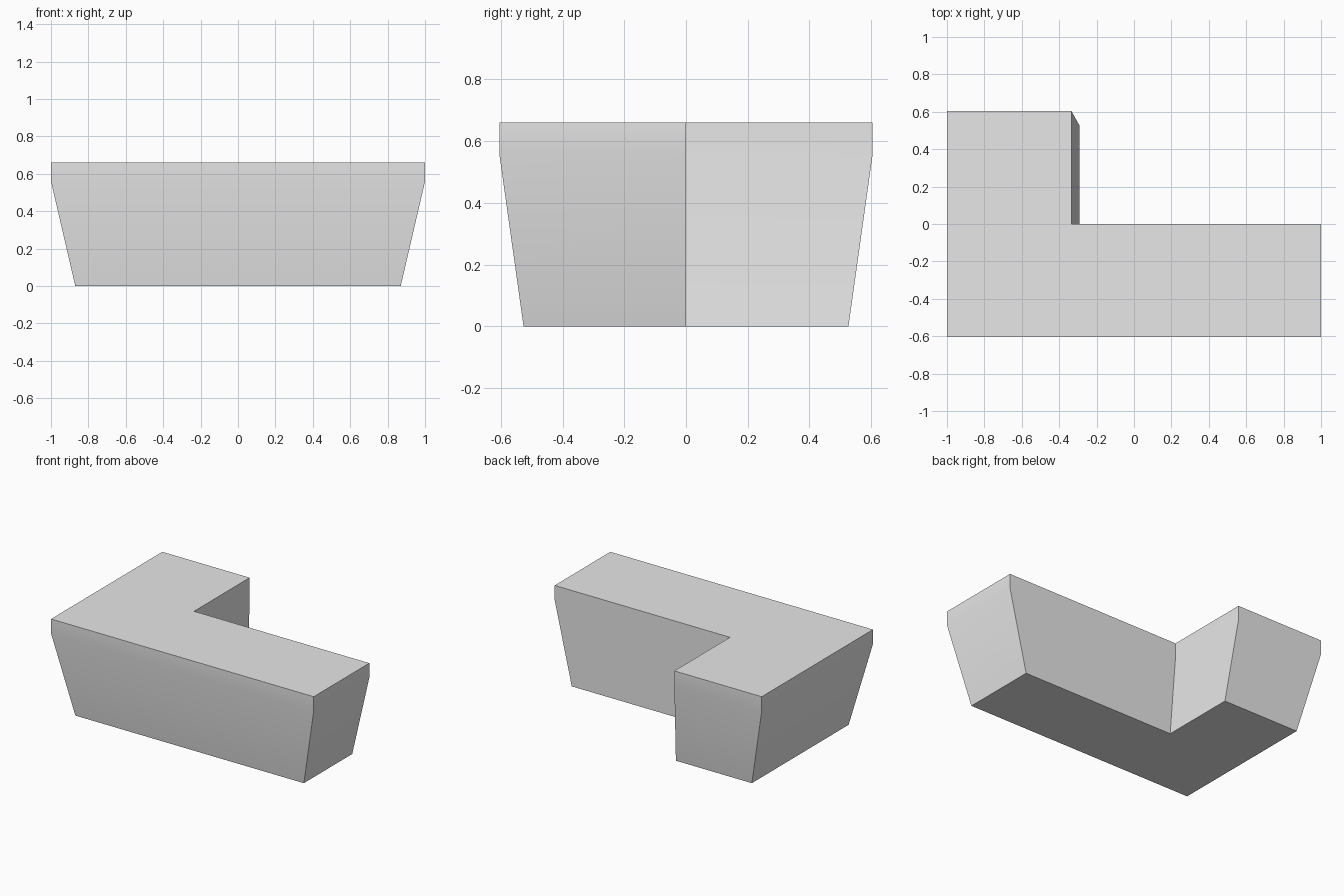
import bpy, bmesh, math

cube = bpy.data.objects.get("Cube")
if cube:
    bpy.data.objects.remove(cube, do_unlink=True)

# Plain grey material
grey = bpy.data.materials.new("light_grey")
grey.use_nodes = True
colour = (0.8, 0.8, 0.8, 1)
grey.diffuse_color = colour
grey.node_tree.nodes["Principled BSDF"].inputs["Base Color"].default_value = colour

# L-shaped outline, stacked at three levels as (height, scale)
outline = [(-1, -0.605), (1, -0.605), (1, 0), (-0.335, 0), (-0.335, 0.605), (-1, 0.605)]
levels = [(0, 0.87), (0.56, 1), (0.66, 1)]

bm = bmesh.new()
rings = [[bm.verts.new((x * s, y * s, z)) for x, y in outline] for z, s in levels]

# Tapered walls and upright rim
n = len(outline)
for low, high in zip(rings, rings[1:]):
    for i in range(n):
        j = (i + 1) % n
        bm.faces.new((low[i], low[j], high[j], high[i]))

# Flat top and base
bm.faces.new(rings[-1])
bm.faces.new(rings[0][::-1])
bmesh.ops.recalc_face_normals(bm, faces=bm.faces)

mesh = bpy.data.meshes.new("corner_block")
bm.to_mesh(mesh)
bm.free()
mesh.materials.append(grey)
block = bpy.data.objects.new("corner_block", mesh)
bpy.context.collection.objects.link(block)

# Soft bend below the rim, crisp corners elsewhere
bpy.ops.object.select_all(action="DESELECT")
block.select_set(True)
bpy.context.view_layer.objects.active = block
bpy.ops.object.shade_smooth_by_angle(angle=math.radians(30))
